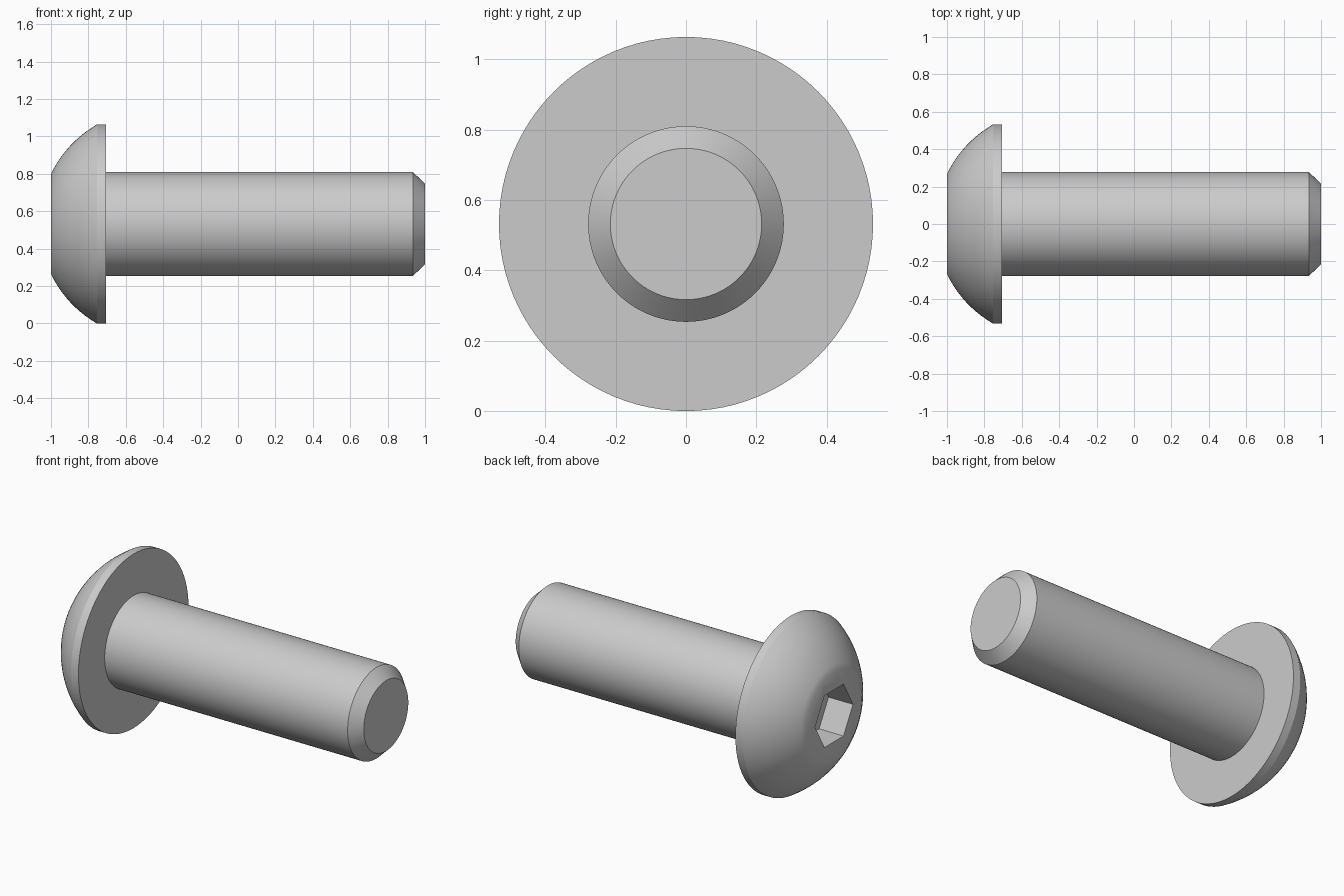
import bpy
import bmesh
from math import radians, pi, cos, sin, atan2, hypot
from mathutils import Matrix, Vector

cube = bpy.data.objects.get("Cube")
if cube:
    bpy.data.objects.remove(cube, do_unlink=True)

HEAD_R, FACE_R, SHAFT_R, TIP_R = 0.5315, 0.268, 0.278, 0.215
FACE_X, RIM_X, SEAT_X, CHAMFER_X, TIP_X = -1.0, -0.755, -0.706, 0.935, 1.0
SOCKET_R, SOCKET_DEPTH = 0.183, 0.165
SEGMENTS = 96

steel = bpy.data.materials.new("grey steel")
steel.use_nodes = True
steel.diffuse_color = (0.6, 0.6, 0.6, 1)
steel.node_tree.nodes["Principled BSDF"].inputs["Base Color"].default_value = (0.6, 0.6, 0.6, 1)


def add_object(name, bm):
    bmesh.ops.recalc_face_normals(bm, faces=bm.faces)
    mesh = bpy.data.meshes.new(name)
    bm.to_mesh(mesh)
    bm.free()
    mesh.materials.append(steel)
    obj = bpy.data.objects.new(name, mesh)
    bpy.context.collection.objects.link(obj)
    obj.location.z = HEAD_R
    return obj


def turned(name, profile):
    """Solid of revolution about x from (x, radius) points, capped at both ends."""
    bm = bmesh.new()
    rings = []
    for x, r in profile:
        angles = [2 * pi * i / SEGMENTS for i in range(SEGMENTS)]
        rings.append([bm.verts.new((x, r * cos(a), r * sin(a))) for a in angles])
    for a, b in zip(rings, rings[1:]):
        for i in range(SEGMENTS):
            j = (i + 1) % SEGMENTS
            bm.faces.new((a[i], a[j], b[j], b[i]))
    bm.faces.new(rings[0])
    bm.faces.new(rings[-1])
    return add_object(name, bm)


def select_only(obj):
    bpy.ops.object.select_all(action="DESELECT")
    obj.select_set(True)
    bpy.context.view_layer.objects.active = obj


# Domed head: a spherical arc centred on the axis, then a short straight rim
centre = (RIM_X**2 + HEAD_R**2 - FACE_X**2 - FACE_R**2) / (2 * (RIM_X - FACE_X))
radius = hypot(FACE_X - centre, FACE_R)
start = atan2(FACE_R, centre - FACE_X)
end = atan2(HEAD_R, centre - RIM_X)
steps = 10
arc = [start + (end - start) * i / steps for i in range(steps + 1)]
dome = [(centre - radius * cos(a), radius * sin(a)) for a in arc]
head = turned("button_head", dome + [(SEAT_X, HEAD_R)])

# Hexagonal socket cut into the head, corners pointing along y
bm = bmesh.new()
bmesh.ops.create_cone(bm, cap_ends=True, segments=6, radius1=SOCKET_R,
                      radius2=SOCKET_R, depth=2 * SOCKET_DEPTH)
corner = max(bm.verts, key=lambda v: v.co.x).co
bmesh.ops.rotate(bm, verts=bm.verts, matrix=Matrix.Rotation(-atan2(corner.y, corner.x), 3, "Z"))
bmesh.ops.rotate(bm, verts=bm.verts, matrix=Matrix.Rotation(pi / 2, 3, "Z"))
bmesh.ops.rotate(bm, verts=bm.verts, matrix=Matrix.Rotation(pi / 2, 3, "Y"))
bmesh.ops.translate(bm, verts=bm.verts, vec=Vector((FACE_X, 0, 0)))
cutter = add_object("socket_cutter", bm)
cutter.hide_render = True

cut = head.modifiers.new("socket", "BOOLEAN")
cut.operation = "DIFFERENCE"
cut.solver = "EXACT"
cut.object = cutter
select_only(head)
bpy.ops.object.modifier_apply(modifier=cut.name)
bpy.data.objects.remove(cutter, do_unlink=True)

# Plain shaft with a chamfered tip, set slightly into the head
shaft = turned("shaft", [(SEAT_X - 0.01, SHAFT_R), (CHAMFER_X, SHAFT_R), (TIP_X, TIP_R)])

for part in (head, shaft):
    select_only(part)
    bpy.ops.object.shade_smooth_by_angle(angle=radians(30))
